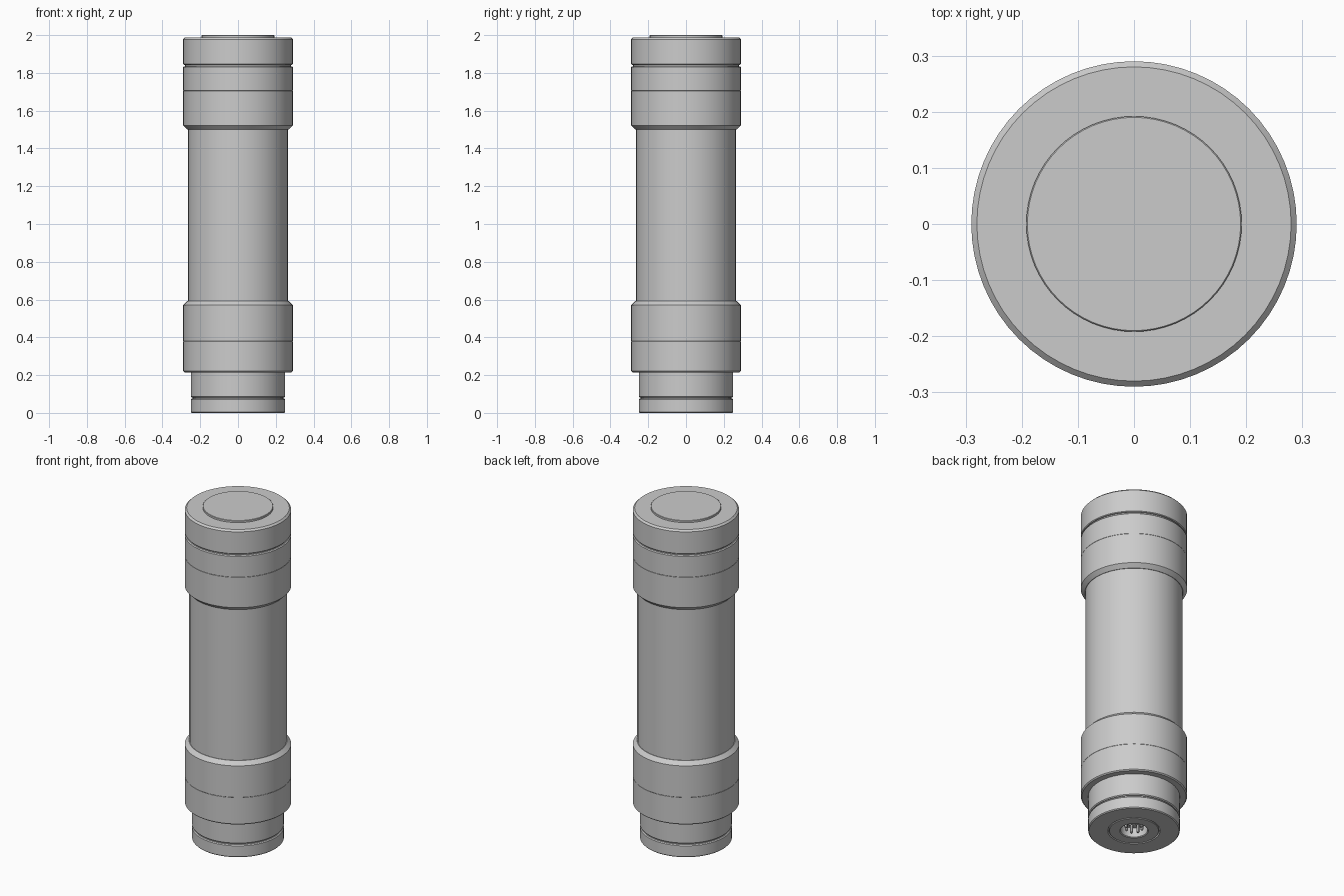
import bpy, bmesh
from math import cos, sin, pi, radians

cube = bpy.data.objects.get("Cube")
if cube:
    bpy.data.objects.remove(cube, do_unlink=True)


def material(name, rgb):
    m = bpy.data.materials.new(name)
    m.use_nodes = True
    m.diffuse_color = (*rgb, 1)
    m.node_tree.nodes["Principled BSDF"].inputs["Base Color"].default_value = (*rgb, 1)
    return m


grey = material("plain grey", (0.6, 0.6, 0.6))


def lathe(name, profile, segments=64, centre=(0, 0)):
    """Spin a radius/height profile round a vertical axis; zero radius makes a pole."""
    bm = bmesh.new()
    rings = []
    for r, z in profile:
        count = segments if r > 0 else 1
        rings.append([bm.verts.new((centre[0] + r * cos(2 * pi * i / segments),
                                    centre[1] + r * sin(2 * pi * i / segments), z))
                      for i in range(count)])
    for low, high in zip(rings, rings[1:]):
        for i in range(segments):
            j = (i + 1) % segments
            corners = [low[i % len(low)], low[j % len(low)],
                       high[j % len(high)], high[i % len(high)]]
            bm.faces.new(list(dict.fromkeys(corners)))
    bmesh.ops.recalc_face_normals(bm, faces=bm.faces)
    mesh = bpy.data.meshes.new(name)
    bm.to_mesh(mesh)
    bm.free()
    ob = bpy.data.objects.new(name, mesh)
    bpy.context.collection.objects.link(ob)
    mesh.materials.append(grey)
    bpy.ops.object.select_all(action="DESELECT")
    ob.select_set(True)
    bpy.context.view_layer.objects.active = ob
    bpy.ops.object.shade_smooth_by_angle(angle=radians(30))
    return ob


def collar(name, r, bottom, top, low_bevel=0.005, high_bevel=0.005):
    """Solid disc with chamfered rims."""
    return lathe(name, [(0, bottom), (r - low_bevel, bottom), (r, bottom + low_bevel),
                        (r, top - high_bevel), (r - high_bevel, top), (0, top)])


# Main tube and the stacked collars
lathe("main_tube", [(0, 0.5), (0.266, 0.5), (0.266, 1.6), (0, 1.6)], 32)
collar("lower_collar_bottom", 0.29, 0.215, 0.38, 0.006, 0.001)
collar("lower_collar_top", 0.29, 0.38, 0.592, 0.001, 0.022)
collar("upper_collar_bottom", 0.29, 1.5, 1.705, 0.022, 0.001)
collar("upper_collar_top", 0.29, 1.705, 1.835, 0.001, 0.005)
collar("cap_neck", 0.28, 1.82, 1.86)
collar("end_cap", 0.29, 1.843, 1.988, 0.004, 0.01)
collar("cap_button", 0.192, 1.97, 2.0, 0.001, 0.002)

# Stepped foot
collar("foot_sleeve", 0.25, 0.082, 0.23)
collar("foot_neck", 0.24, 0.06, 0.09, 0.001, 0.001)
lathe("foot_ring", [(0.14, 0.06), (0.14, 0.005), (0.143, 0), (0.245, 0), (0.25, 0.005),
                    (0.25, 0.07), (0.245, 0.075), (0, 0.075)])

# Connector socket in the underside
lathe("socket", [(0.137, 0.06), (0.137, 0.004), (0.134, 0), (0.078, 0),
                 (0.074, 0.004), (0.074, 0.065), (0, 0.065)])
for i in range(8):
    a = 2 * pi * i / 8 + pi / 8
    lathe(f"contact_pin_{i + 1}", [(0, 0.012), (0.005, 0.012), (0.008, 0.016), (0.008, 0.066)],
          12, (0.045 * cos(a), 0.045 * sin(a)))

# Ring of bolts round the socket
for i in range(8):
    a = 2 * pi * i / 8 + pi / 8
    lathe(f"foot_bolt_{i + 1}", [(0, -0.0), (0.012, 0.0), (0.017, 0.003), (0.017, 0.03)],
          16, (0.178 * cos(a), 0.178 * sin(a)))
